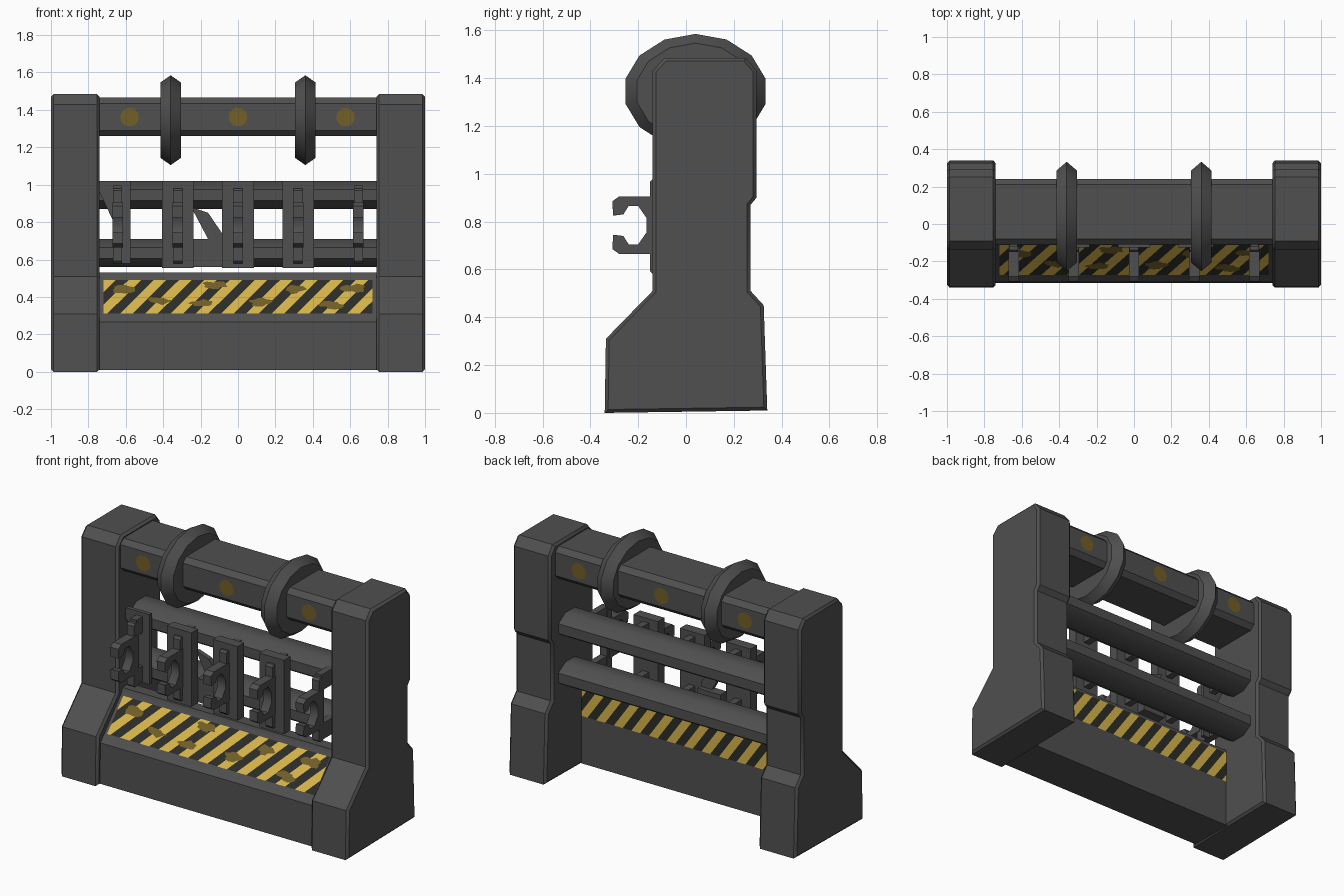
import bpy, bmesh, math, random
from mathutils import Matrix, Vector

random.seed(4)
old = bpy.data.objects.get("Cube")
if old:
    bpy.data.objects.remove(old)


def material(name, rgb):
    m = bpy.data.materials.new(name)
    m.use_nodes = True
    m.diffuse_color = (*rgb, 1)
    m.node_tree.nodes["Principled BSDF"].inputs["Base Color"].default_value = (*rgb, 1)
    return m


gray = material("dark gray metal", (0.08, 0.08, 0.08))
yellow = material("warning yellow", (0.68, 0.46, 0.07))
black = material("stripe black", (0.025, 0.025, 0.02))
ochre = material("worn ochre", (0.17, 0.115, 0.02))


def finish(bm, name, mats, smooth=35):
    me = bpy.data.meshes.new(name)
    bm.to_mesh(me)
    bm.free()
    for m in mats:
        me.materials.append(m)
    ob = bpy.data.objects.new(name, me)
    bpy.context.collection.objects.link(ob)
    if smooth:
        me.shade_smooth()
        me.set_sharp_from_angle(angle=math.radians(smooth))
    return ob


def prism(name, profile, x0, x1, bevel=0.0):
    """Extrude a closed (y, z) profile along x."""
    bm = bmesh.new()
    face = bm.faces.new([bm.verts.new((x0, y, z)) for y, z in profile])
    ext = bmesh.ops.extrude_face_region(bm, geom=[face])
    moved = [g for g in ext["geom"] if isinstance(g, bmesh.types.BMVert)]
    bmesh.ops.translate(bm, verts=moved, vec=(x1 - x0, 0, 0))
    bmesh.ops.recalc_face_normals(bm, faces=bm.faces)
    if bevel:
        rim = [e for e in bm.edges if abs(e.verts[0].co.x - e.verts[1].co.x) < 1e-5]
        bmesh.ops.bevel(bm, geom=rim, offset=bevel, segments=1, affect='EDGES')
    return finish(bm, name, [gray])


def oval(cy, cz, ry, rz, n):
    turn = math.pi / n
    return [(cy + ry * math.cos(turn + math.tau * i / n),
             cz + rz * math.sin(turn + math.tau * i / n)) for i in range(n)]


def box(y0, y1, z0, z1, c=0.0):
    if not c:
        return [(y0, z0), (y1, z0), (y1, z1), (y0, z1)]
    return [(y0 + c, z0), (y1 - c, z0), (y1, z0 + c), (y1, z1 - c),
            (y1 - c, z1), (y0 + c, z1), (y0, z1 - c), (y0, z0 + c)]


# End posts
post = [(-0.34, 0.0), (-0.335, 0.31), (-0.14, 0.51), (-0.14, 1.43), (-0.09, 1.485),
        (0.25, 1.485), (0.295, 1.43), (0.295, 0.9), (0.27, 0.87), (0.27, 0.51),
        (0.325, 0.45), (0.34, 0.01)]
for side, s in (("left", 1), ("right", -1)):
    prism(side + "_post", post, s * 0.74, s * 1.0, 0.014)

# Base trough between the posts
prism("base", [(-0.315, 0.01), (-0.31, 0.265), (-0.1, 0.5), (-0.092, 0.53),
               (-0.02, 0.53), (-0.02, 0.01)], -0.75, 0.75)

# Top beam and the two rods below it
prism("top_beam", box(-0.11, 0.24, 1.26, 1.465, 0.03), -0.75, 0.75)
for name, z in (("upper_rod", 0.945), ("lower_rod", 0.635)):
    prism(name, oval(0.095, z, 0.125, 0.08, 8), -0.75, 0.75)

# Collars around the top beam, with a pointed rim
for side, s in (("left", 1), ("right", -1)):
    bm = bmesh.new()
    rings = []
    for dx, k in ((-0.055, 0.84), (0, 1.0), (0.055, 0.84)):
        rings.append([bm.verts.new((s * 0.36 + dx, y, z))
                      for y, z in oval(0.04, 1.345, 0.3 * k, 0.24 * k, 14)])
    for a, b in zip(rings, rings[1:]):
        for i in range(len(a)):
            j = (i + 1) % len(a)
            bm.faces.new((a[i], a[j], b[j], b[i]))
    bm.faces.new(rings[0])
    bm.faces.new(rings[-1])
    bmesh.ops.recalc_face_normals(bm, faces=bm.faces)
    finish(bm, side + "_collar", [gray], 45)

# Tool hooks: mirrored upper and lower jaw, spine and backing plate
jaw = [(-0.12, 0.12), (-0.28, 0.12), (-0.308, 0.1), (-0.305, 0.04), (-0.262, 0.045),
       (-0.24, 0.08), (-0.2, 0.08), (-0.165, 0.03)]
hook = [(y, 0.785 + d) for y, d in jaw] + [(y, 0.785 - d) for y, d in reversed(jaw)]
for i in range(5):
    x = (i - 2) * 0.322
    n = str(i + 1)
    prism("hook_" + n, hook, x - 0.028, x + 0.028)
    prism("hook_spine_" + n, box(-0.15, -0.1, 0.58, 0.98, 0.012), x - 0.024, x + 0.024)
    if 0 < i < 4:
        prism("hook_plate_" + n, box(-0.125, -0.06, 0.555, 1.02), x - 0.085, x + 0.085)
    for z in (0.635, 0.945):
        prism("hook_arm_" + n, box(-0.12, 0.03, z - 0.05, z + 0.05), x - 0.022, x + 0.022)


def sheet(name, points, y0, y1):
    """Flat part outlined in (x, z)."""
    bm = bmesh.new()
    f = bm.faces.new([bm.verts.new((x, y0, z)) for x, z in points])
    ext = bmesh.ops.extrude_face_region(bm, geom=[f])
    bmesh.ops.translate(bm, verts=[g for g in ext["geom"] if isinstance(g, bmesh.types.BMVert)],
                        vec=(0, y1 - y0, 0))
    bmesh.ops.recalc_face_normals(bm, faces=bm.faces)
    return finish(bm, name, [gray])


# Bent bracket scraps
sheet("end_bracket", [(-0.745, 1.02), (-0.575, 1.02), (-0.575, 0.58), (-0.625, 0.58),
                      (-0.665, 0.8), (-0.74, 0.96)], -0.06, -0.035)
sheet("diagonal_brace", [(-0.25, 0.88), (-0.16, 0.85), (-0.085, 0.74), (-0.085, 0.7),
                         (-0.16, 0.71)], -0.06, -0.03)
sheet("lower_bracket", [(-0.24, 0.56), (-0.08, 0.56), (-0.08, 0.71), (-0.24, 0.71)], -0.06, 0.0)


# Hazard stripes, cut into a thin panel with slanted lines
def frame(origin, u, v):
    u, v = Vector(u).normalized(), Vector(v).normalized()
    m = Matrix((u, v, u.cross(v))).transposed().to_4x4()
    m.translation = Vector(origin) + u.cross(v) * 0.003
    return m


def stripes(name, place, half, height, period, lean):
    bm = bmesh.new()
    bm.faces.new([bm.verts.new(p) for p in ((-half, 0, 0), (half, 0, 0),
                                            (half, height, 0), (-half, height, 0))])
    cuts = int((2 * half + lean * height) / (period / 2)) + 2
    for i in range(cuts):
        x = -half - lean * height + i * period / 2
        bmesh.ops.bisect_plane(bm, geom=bm.verts[:] + bm.edges[:] + bm.faces[:],
                               plane_co=(x, 0, 0), plane_no=(1, -lean, 0))
    for f in bm.faces:
        c = f.calc_center_median()
        t = (c.x - lean * c.y + half + lean * height) / (period / 2)
        f.material_index = int(t) % 2
    ob = finish(bm, name, [yellow, black], 0)
    ob.matrix_world = place
    return ob


slope = frame((0, -0.27, 0.31), (1, 0, 0), (0, 0.21, 0.235))
stripes("front_stripes", slope, 0.72, 0.24, 0.135, 0.75)
stripes("back_stripes", frame((0, -0.02, 0.31), (-1, 0, 0), (0, 0, 1)), 0.74, 0.2, 0.122, 0.7)


def patch(name, place, cx, cy, rx, ry, rough, n=14):
    bm = bmesh.new()
    ring = []
    for i in range(n):
        a, k = math.tau * i / n, 1 - rough * random.random()
        ring.append(bm.verts.new((cx + rx * k * math.cos(a), cy + ry * k * math.sin(a), 0.002)))
    bm.faces.new(ring)
    ob = finish(bm, name, [ochre], 0)
    ob.matrix_world = place


# Worn blotches over the front stripes
for i, (x, y) in enumerate([(-0.62, 0.17), (-0.42, 0.09), (-0.2, 0.07), (-0.12, 0.2),
                            (0.12, 0.08), (0.3, 0.17), (0.5, 0.06), (0.62, 0.18)]):
    patch("worn_patch_" + str(i + 1), slope, x, y, 0.08, 0.035, 0.5)

# Round markers on both faces of the top beam
for i, x in enumerate((-0.58, 0, 0.575)):
    patch("front_dot_" + str(i + 1), frame((0, -0.11, 1.362), (1, 0, 0), (0, 0, 1)),
          x, 0, 0.05, 0.05, 0)
    patch("back_dot_" + str(i + 1), frame((0, 0.24, 1.362), (-1, 0, 0), (0, 0, 1)),
          -x, 0, 0.05, 0.05, 0)
